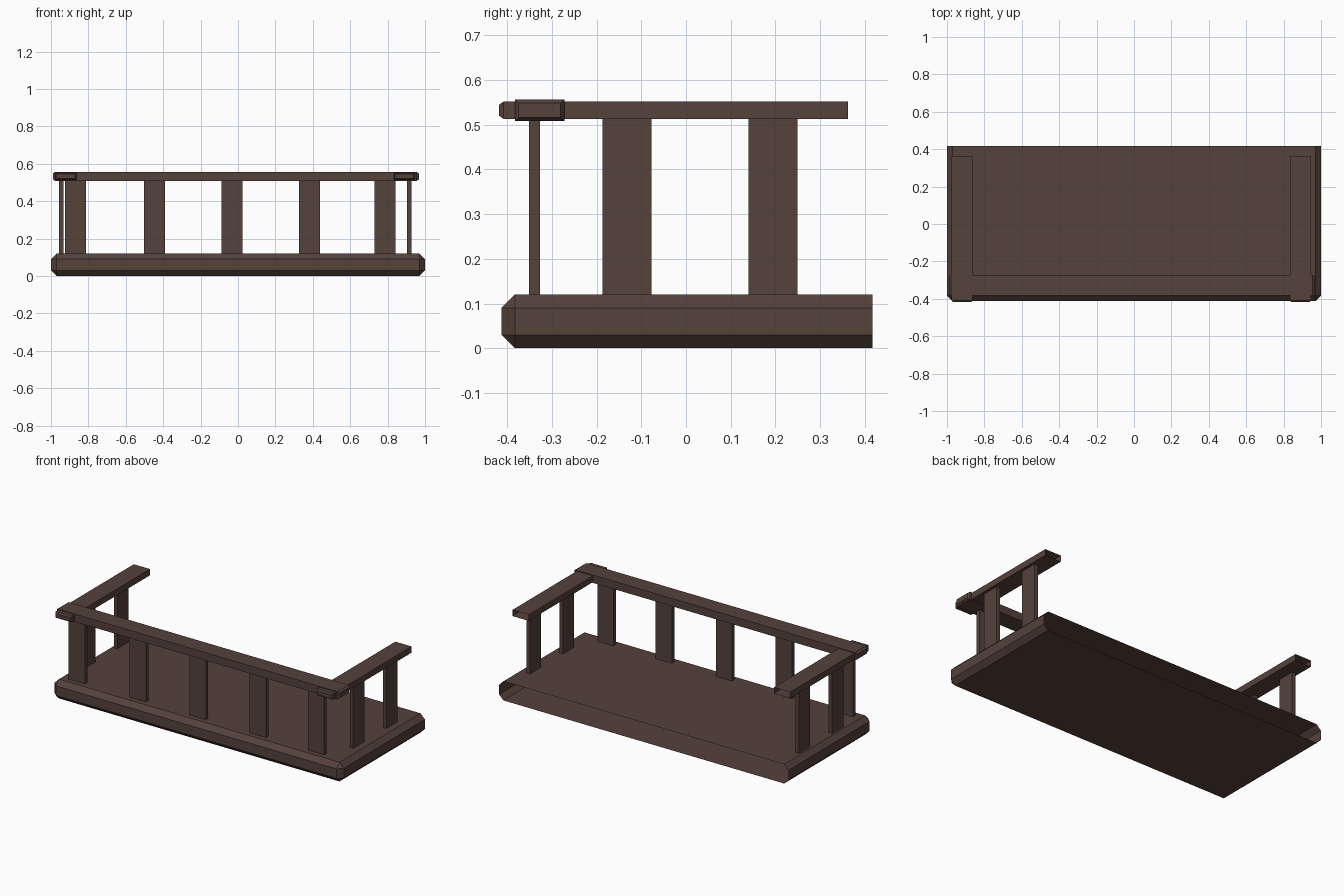
import bpy, bmesh
from mathutils import Vector

if "Cube" in bpy.data.objects:
    bpy.data.objects.remove(bpy.data.objects["Cube"])

wood = bpy.data.materials.new("dark_brown_wood")
wood.diffuse_color = (0.091, 0.054, 0.044, 1)
wood.use_nodes = True
wood.node_tree.nodes["Principled BSDF"].inputs["Base Color"].default_value = wood.diffuse_color


def new_box(lo, hi):
    """Bmesh box spanning two corners."""
    bm = bmesh.new()
    bmesh.ops.create_cube(bm, size=1)
    lo, hi = Vector(lo), Vector(hi)
    for v in bm.verts:
        v.co = Vector([lo[i] + (v.co[i] + 0.5) * (hi[i] - lo[i]) for i in range(3)])
    return bm


def open_side(bm, direction):
    """Remove the faces that point along a direction."""
    bm.normal_update()
    d = Vector(direction)
    faces = [f for f in bm.faces if f.normal.dot(d) > 0.99]
    bmesh.ops.delete(bm, geom=faces, context='FACES')


def chamfer_end(bm, direction, size):
    """Chamfer the rim of one end face."""
    bm.normal_update()
    d = Vector(direction)
    end = [f for f in bm.faces if f.normal.dot(d) > 0.99]
    bmesh.ops.inset_region(bm, faces=end, thickness=size, depth=0)
    outer = {v for f in bm.faces if f.normal.dot(d) > 0.99 for v in f.verts}
    inner = {v for f in end for v in f.verts}
    for v in outer - inner:
        v.co -= d * size


def finish(bm, name):
    bm.normal_update()
    me = bpy.data.meshes.new(name)
    bm.to_mesh(me)
    bm.free()
    me.materials.append(wood)
    ob = bpy.data.objects.new(name, me)
    bpy.context.collection.objects.link(ob)
    return ob


# Floor slab: chamfered on front and sides, open at the back
bm = new_box((-1, -0.413, 0), (1, 0.417, 0.12))
open_side(bm, (0, 1, 0))
edges = [e for e in bm.edges if not e.is_boundary]
bmesh.ops.bevel(bm, geom=edges, offset=0.03, segments=1, profile=0.5, affect='EDGES')
finish(bm, "floor_slab")

# Front handrail with chamfered ends
bm = new_box((-0.99, -0.383, 0.508), (0.967, -0.272, 0.557))
for s in (-1, 1):
    chamfer_end(bm, (s, 0, 0), 0.012)
finish(bm, "front_handrail")

# Side handrails (chamfered front end, open back end) and their posts
CX = -0.0145
for side, s in (("left", -1), ("right", 1)):
    a, b = sorted((CX + s * 0.848, CX + s * 0.960))
    bm = new_box((a, -0.418, 0.513), (b, 0.363, 0.552))
    chamfer_end(bm, (0, -1, 0), 0.010)
    open_side(bm, (0, 1, 0))
    finish(bm, side + "_handrail")
    a, b = sorted((CX + s * 0.918, CX + s * 0.942))
    for i, y in enumerate((-0.132, 0.195)):
        bm = new_box((a, y - 0.055, 0.115), (b, y + 0.055, 0.52))
        finish(bm, f"{side}_post_{i + 1}")

# Front posts
for i, x in enumerate((-0.869, -0.447, -0.033, 0.383, 0.786)):
    bm = new_box((x - 0.056, -0.351, 0.115), (x + 0.056, -0.327, 0.52))
    finish(bm, f"front_post_{i + 1}")
